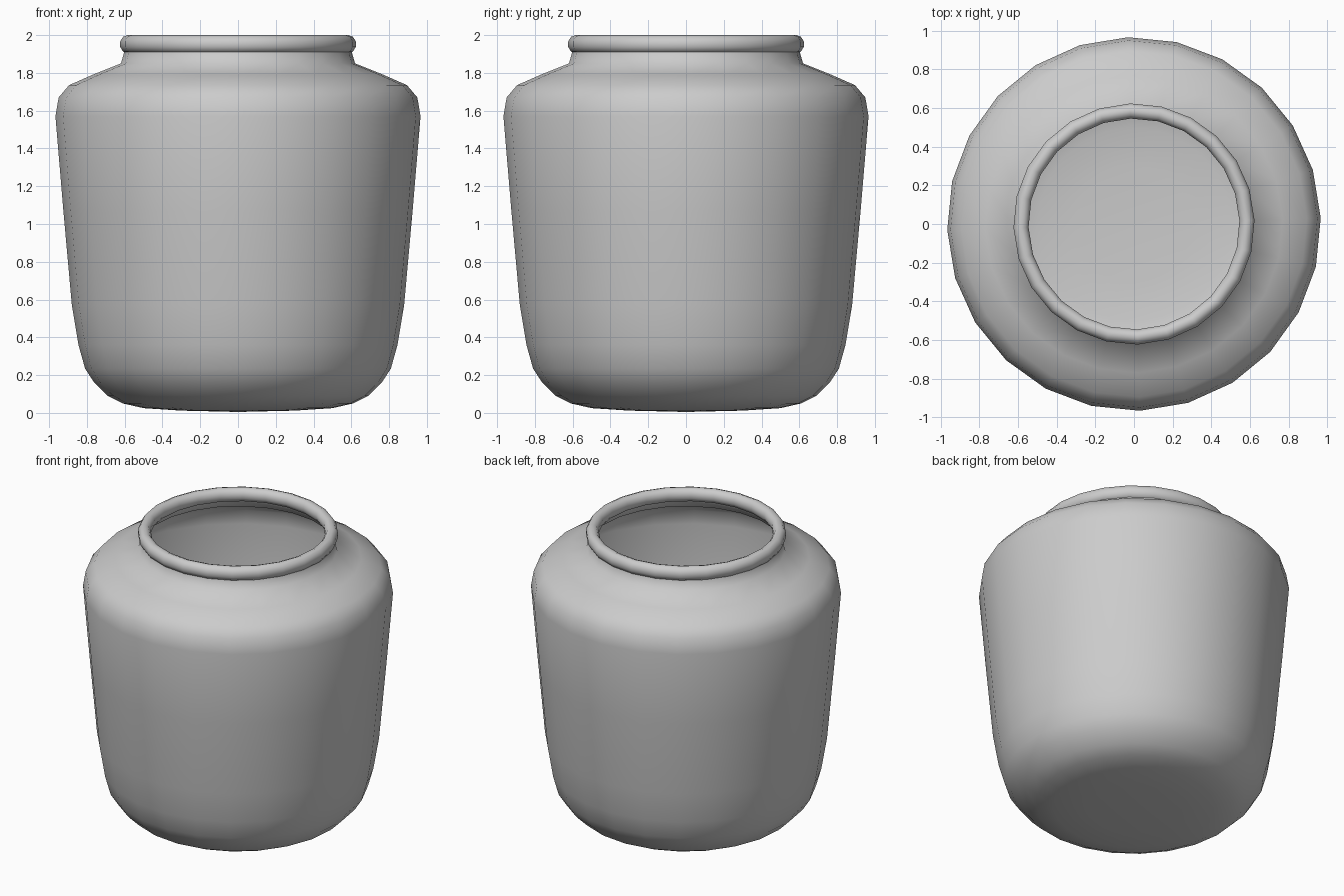
import bpy
import bmesh
import math

cube = bpy.data.objects.get("Cube")
if cube:
    bpy.data.objects.remove(cube, do_unlink=True)

SIDES = 24
TURN = math.radians(1.8)

clay = bpy.data.materials.new("grey clay")
clay.use_nodes = True
GREY = (0.6, 0.6, 0.6, 1)
clay.diffuse_color = GREY
clay.node_tree.nodes["Principled BSDF"].inputs["Base Color"].default_value = GREY


def lathe(name, profile, closed=False):
    """Spin a (radius, height) profile about the z axis."""
    bm = bmesh.new()
    verts = [bm.verts.new((r, 0, z)) for r, z in profile]
    pairs = list(zip(verts, verts[1:]))
    if closed:
        pairs.append((verts[-1], verts[0]))
    edges = [bm.edges.new(p) for p in pairs]
    bmesh.ops.spin(bm, geom=verts + edges, cent=(0, 0, 0), axis=(0, 0, 1),
                   angle=math.tau, steps=SIDES, use_merge=True)
    bmesh.ops.remove_doubles(bm, verts=bm.verts, dist=0.0005)
    bmesh.ops.recalc_face_normals(bm, faces=bm.faces)
    mesh = bpy.data.meshes.new(name)
    bm.to_mesh(mesh)
    bm.free()
    mesh.materials.append(clay)
    for poly in mesh.polygons:
        poly.use_smooth = True
    obj = bpy.data.objects.new(name, mesh)
    obj.rotation_euler.z = TURN
    bpy.context.collection.objects.link(obj)
    return obj


# Thin-walled body: base, rounded foot, flared wall, shoulder and neck
lathe("jar_body", [
    (0, 0.005), (0.3, 0.012), (0.5, 0.025), (0.61, 0.05), (0.69, 0.09),
    (0.765, 0.165), (0.81, 0.235), (0.845, 0.36), (0.88, 0.57),
    (0.925, 1.07), (0.967, 1.57), (0.95, 1.67), (0.895, 1.735),
    (0.77, 1.79), (0.62, 1.85), (0.603, 1.91)])

# Rolled rim around the mouth
rim = []
for i in range(10):
    a = math.tau * (i + 0.5) / 10
    rim.append((0.585 + 0.041 * math.cos(a), 1.952 + 0.048 * math.sin(a)))
lathe("rim", rim, closed=True)
